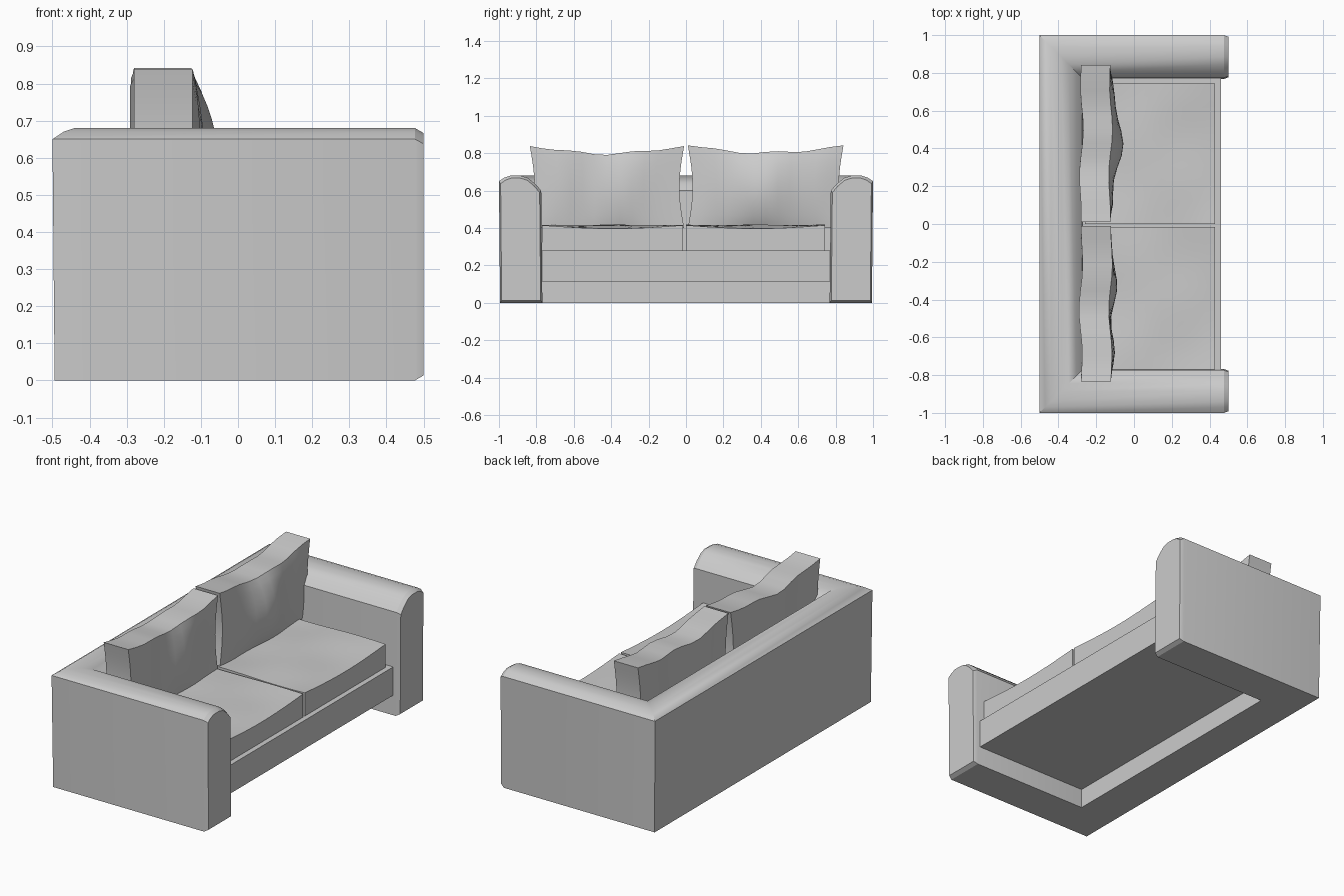
import bpy, bmesh
from math import sin, pi, radians

if "Cube" in bpy.data.objects:
    bpy.data.objects.remove(bpy.data.objects["Cube"])


def finish(bm, name, angle=35):
    bmesh.ops.recalc_face_normals(bm, faces=bm.faces)
    me = bpy.data.meshes.new(name)
    bm.to_mesh(me)
    bm.free()
    ob = bpy.data.objects.new(name, me)
    bpy.context.collection.objects.link(ob)
    bpy.ops.object.select_all(action='DESELECT')
    ob.select_set(True)
    bpy.context.view_layer.objects.active = ob
    bpy.ops.object.shade_smooth_by_angle(angle=radians(angle))
    return ob


def box(lo, hi):
    bm = bmesh.new()
    bmesh.ops.create_cube(bm, size=1)
    for v in bm.verts:
        v.co = [a + (c + 0.5) * (b - a) for a, b, c in zip(lo, hi, v.co)]
    return bm


# Arms and back: one rounded-top profile (inset from outside, height) swept round a mitred U
profile = [(0.006, 0), (0, 0.65), (0.03, 0.67), (0.06, 0.68), (0.115, 0.68),
           (0.155, 0.668), (0.195, 0.635), (0.226, 0.60), (0.232, 0)]


def end_ring(s, x, inset):
    ring = []
    for d, z in profile:
        d = 0.116 + (d - 0.116) * (1 - inset / 0.116)
        z = 0.34 + (z - 0.34) * (1 - inset * 1.5 / 0.34)
        ring.append((x, s * (1 - d), z))
    return ring


def corner_ring(s):
    return [(-0.5 + d, s * (1 - d), z) for d, z in profile]


bm = bmesh.new()
rings = [end_ring(1, 0.5, 0.009), end_ring(1, 0.477, 0), corner_ring(1),
         corner_ring(-1), end_ring(-1, 0.477, 0), end_ring(-1, 0.5, 0.009)]
rings = [[bm.verts.new(p) for p in r] for r in rings]
n = len(profile)
for a, b in zip(rings, rings[1:]):
    for i in range(n):
        j = (i + 1) % n
        bm.faces.new((a[i], a[j], b[j], b[i]))
bm.faces.new(rings[0])
bm.faces.new(rings[-1])
finish(bm, "arms_and_back", 28)

# Raised seat platform, open underneath
finish(box((-0.272, -0.77, 0.115), (0.46, 0.77, 0.28)), "seat_platform")


# Soft cushion: gridded box, shaped by a function of its 0-1 coordinates
def cushion(name, lo, hi, shape):
    bm = box((0, 0, 0), (1, 1, 1))
    bmesh.ops.subdivide_edges(bm, edges=bm.edges[:], cuts=11, use_grid_fill=True)
    for v in bm.verts:
        u = tuple(v.co)
        off = shape(*u)
        v.co = [a + c * (b - a) + o for a, b, c, o in zip(lo, hi, u, off)]
    return finish(bm, name, 40)


def seat_shape(phase):
    def shape(u, v, w):
        dip = -0.018 * sin(pi * v) * (0.3 + 0.7 * abs(2 * u - 1))
        puff = 0.008 * sin(pi * u) * sin(pi * v)
        ripple = 0.004 * sin(3 * pi * v + phase) * sin(2 * pi * u)
        return 0, 0, w * (dip + puff + ripple)
    return shape


def back_shape(phase, bulge):
    def shape(u, v, w):
        belly = sin(pi * min(1, max(0, w))) ** 0.8
        front = u * belly * sin(pi * v) * (bulge + 0.015 * sin(4 * pi * v + phase))
        back = 0.012 * sin(3 * pi * v + phase) * sin(pi * v)
        side = (v - 0.5) * -0.05 * sin(pi * w)
        sag = -w * sin(pi * v) * (0.04 + 0.008 * sin(5 * pi * v + phase))
        return front + back, side, sag
    return shape


# Two seat cushions and two back cushions
cushion("left_seat_cushion", (-0.26, -0.77, 0.28), (0.43, -0.015, 0.415), seat_shape(0.5))
cushion("right_seat_cushion", (-0.26, 0.0, 0.28), (0.43, 0.743, 0.415), seat_shape(2.0))
cushion("left_back_cushion", (-0.28, -0.835, 0.40), (-0.122, -0.01, 0.838), back_shape(0.4, 0.022))
cushion("right_back_cushion", (-0.28, 0.01, 0.40), (-0.125, 0.842, 0.842), back_shape(2.2, 0.05))
